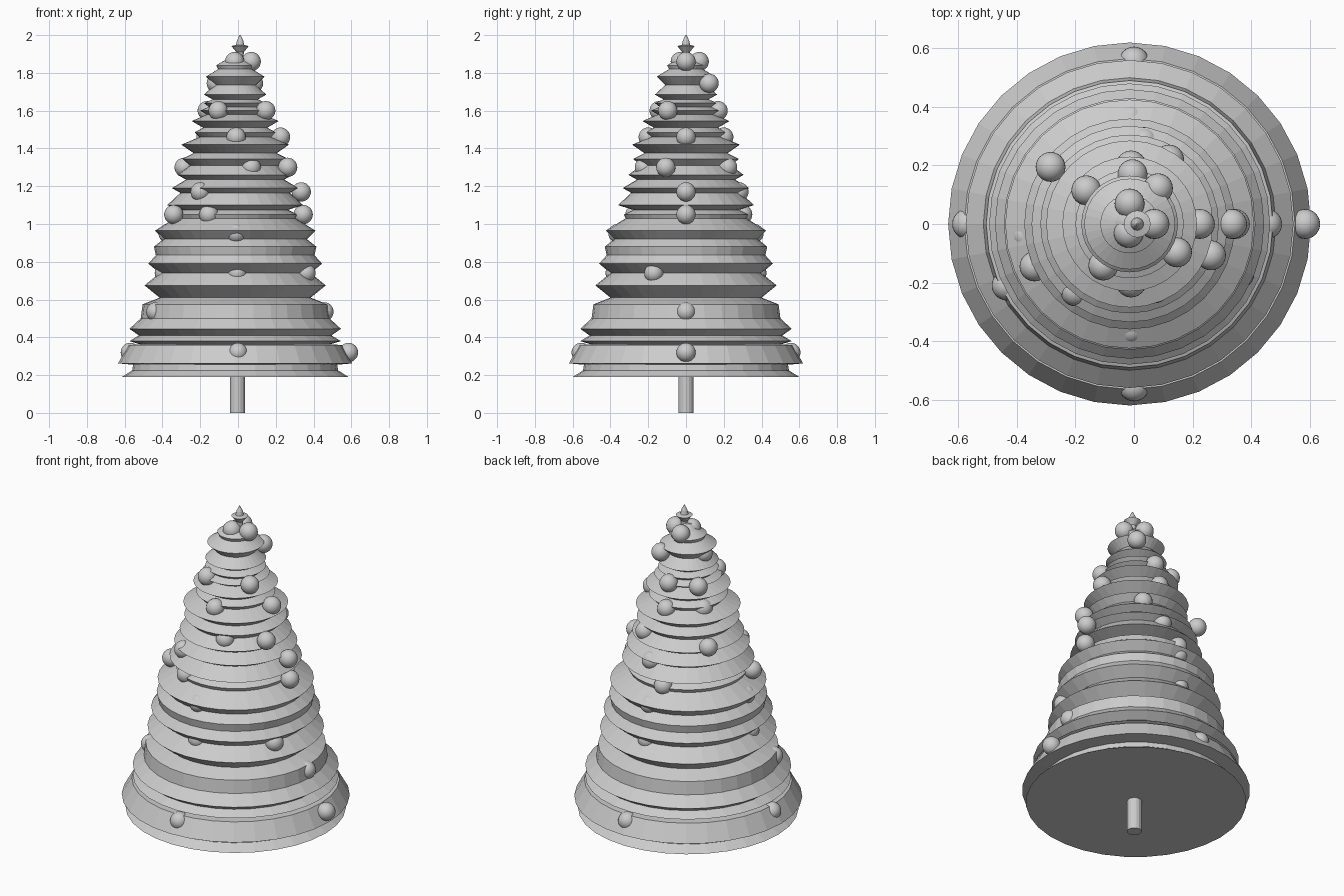
import bpy, bmesh, math


def make_object(name, bm):
    bmesh.ops.recalc_face_normals(bm, faces=bm.faces)
    me = bpy.data.meshes.new(name)
    bm.to_mesh(me)
    bm.free()
    ob = bpy.data.objects.new(name, me)
    bpy.context.collection.objects.link(ob)
    return ob


def lathe(name, profile, sides, cx=0.0):
    """Closed surface of revolution from (radius, z) points."""
    bm = bmesh.new()
    rings = []
    for r, z in profile:
        rings.append([bm.verts.new((cx + r * math.cos(2 * math.pi * i / sides),
                                    r * math.sin(2 * math.pi * i / sides), z))
                      for i in range(sides)])
    for a, b in zip(rings, rings[1:]):
        for i in range(sides):
            j = (i + 1) % sides
            bm.faces.new((a[i], a[j], b[j], b[i]))
    bm.faces.new(rings[0][::-1])
    bm.faces.new(rings[-1])
    return make_object(name, bm)


# trunk
lathe("trunk", [(0.04, 0.0), (0.04, 0.22)], 16, -0.003)

# wide lower skirt, then branch tiers: (tip radius, tip z, inner radius, inner z above)
skirt = [(0.60, 0.19), (0.545, 0.225), (0.54, 0.255), (0.62, 0.262), (0.565, 0.36), (0.50, 0.362)]
tiers = [
    (0.56, 0.38, 0.51, 0.41),
    (0.56, 0.445, 0.50, 0.50),
    (0.49, 0.575, 0.40, 0.61),
    (0.48, 0.675, 0.40, 0.74),
    (0.46, 0.79, 0.42, 0.835),
    (0.43, 0.88, 0.38, 0.92),
    (0.425, 0.965, 0.32, 1.03),
    (0.33, 1.05, 0.28, 1.075),
    (0.36, 1.10, 0.29, 1.165),
    (0.335, 1.19, 0.26, 1.235),
    (0.305, 1.26, 0.24, 1.31),
    (0.28, 1.345, 0.22, 1.375),
    (0.285, 1.42, 0.19, 1.46),
    (0.215, 1.485, 0.17, 1.51),
    (0.23, 1.545, 0.15, 1.58),
    (0.185, 1.60, 0.14, 1.62),
    (0.165, 1.64, 0.12, 1.66),
    (0.165, 1.685, 0.11, 1.735),
    (0.155, 1.78, 0.09, 1.82),
    (0.10, 1.84, 0.05, 1.87),
]
profile = list(skirt)
for tr, tz, ir, iz in tiers:
    profile += [(tr, tz), (ir, iz)]
profile.append((0.02, 1.90))
lathe("tree_branches", profile, 32, -0.015)

# finial
lathe("finial", [(0.018, 1.87), (0.02, 1.91), (0.046, 1.942), (0.022, 1.948),
                 (0.017, 1.97), (0.003, 2.0)], 16, 0.011)

# baubles by height: (x, y) centres
baubles = {
    0.32: [(0.585, 0), (0, 0.555), (-0.57, 0), (0, -0.555)],
    0.535: [(0.455, 0), (0.16, 0.40), (-0.435, -0.21), (-0.005, -0.44)],
    0.74: [(0.36, -0.17), (-0.005, 0.375), (-0.39, -0.05), (-0.005, -0.375)],
    0.95: [(-0.37, -0.04), (-0.01, 0.36), (-0.01, -0.36)],
    1.05: [(0.345, 0), (-0.34, -0.145), (-0.06, 0.30), (-0.155, -0.27)],
    1.17: [(0.335, 0), (-0.20, -0.23), (0.035, 0.28)],
    1.30: [(0.263, -0.107), (-0.285, 0.195), (0.07, -0.22), (0.12, 0.22)],
    1.46: [(0.225, 0), (-0.01, 0.20), (-0.17, 0.08), (-0.01, -0.20)],
    1.60: [(0.147, -0.097), (-0.105, -0.142), (-0.163, 0.115), (-0.005, 0.17)],
    1.745: [(0.082, 0.122), (-0.115, 0.0)],
    1.86: [(0.07, 0), (-0.015, 0.07), (-0.018, -0.03)],
}
bm = bmesh.new()
bmesh.ops.create_uvsphere(bm, u_segments=24, v_segments=14, radius=0.051)
ball = make_object("bauble", bm)
for p in ball.data.polygons:
    p.use_smooth = True
first = True
for z, spots in baubles.items():
    for x, y in spots:
        ob = ball
        if not first:
            ob = bpy.data.objects.new("bauble", ball.data)
            bpy.context.collection.objects.link(ob)
        first = False
        ob.location = (x, y, z)
